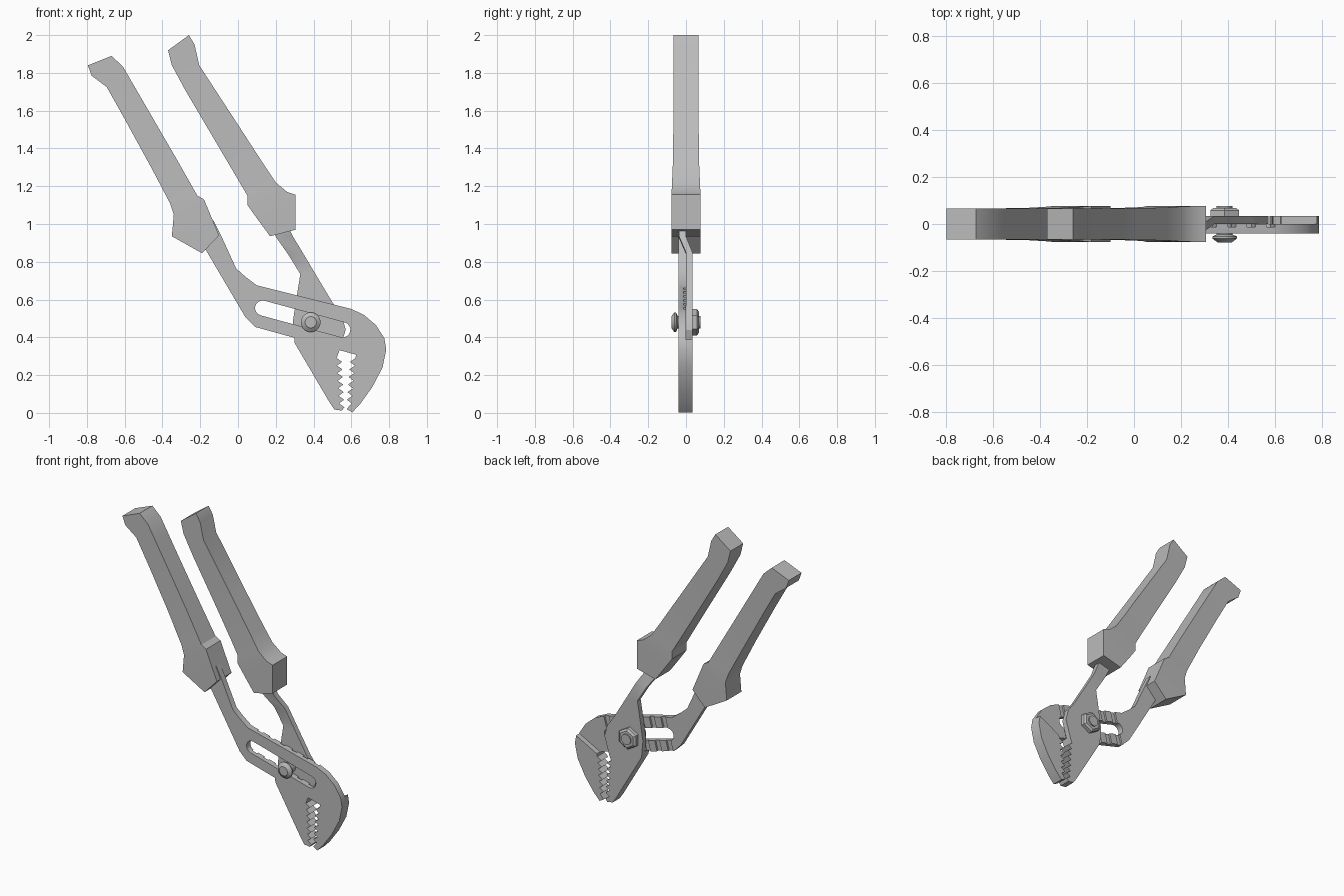
import bpy, bmesh, math
from mathutils import Vector

if "Cube" in bpy.data.objects:
    bpy.data.objects.remove(bpy.data.objects["Cube"])

steel = bpy.data.materials.new("plain_grey")
steel.use_nodes = True
steel.diffuse_color = (0.5, 0.5, 0.5, 1)
steel.node_tree.nodes["Principled BSDF"].inputs["Base Color"].default_value = (0.5, 0.5, 0.5, 1)


def finish(name, bm):
    bmesh.ops.recalc_face_normals(bm, faces=bm.faces)
    mesh = bpy.data.meshes.new(name)
    bm.to_mesh(mesh)
    bm.free()
    mesh.materials.append(steel)
    ob = bpy.data.objects.new(name, mesh)
    bpy.context.collection.objects.link(ob)
    return ob


def prism(name, outline, y0, y1):
    """Flat plate: an (x, z) outline pushed from y0 to y1."""
    bm = bmesh.new()
    face = bm.faces.new([bm.verts.new((x, y0, z)) for x, z in outline])
    ext = bmesh.ops.extrude_face_region(bm, geom=[face])
    moved = [v for v in ext["geom"] if isinstance(v, bmesh.types.BMVert)]
    bmesh.ops.translate(bm, verts=moved, vec=(0, y1 - y0, 0))
    return finish(name, bm)


def loft(name, sections):
    """Four-sided bar through (left x, z, right x, z, y0, y1) sections."""
    bm = bmesh.new()
    rings = []
    for lx, lz, rx, rz, y0, y1 in sections:
        corners = [(lx, y0, lz), (rx, y0, rz), (rx, y1, rz), (lx, y1, lz)]
        rings.append([bm.verts.new(c) for c in corners])
    for a, b in zip(rings, rings[1:]):
        for i in range(4):
            j = (i + 1) % 4
            bm.faces.new((a[i], a[j], b[j], b[i]))
    bm.faces.new(rings[0])
    bm.faces.new(rings[-1])
    return finish(name, bm)


def lathe(name, profile, sides):
    """Turned part around the pivot, profile given as (radius, y)."""
    bm = bmesh.new()
    rings = []
    for r, y in profile:
        angles = [math.tau * i / sides + math.pi / 2 for i in range(sides)]
        rings.append([bm.verts.new((PIVOT[0] + r * math.cos(a), y,
                                    PIVOT[1] + r * math.sin(a))) for a in angles])
    for a, b in zip(rings, rings[1:]):
        for i in range(sides):
            j = (i + 1) % sides
            bm.faces.new((a[i], a[j], b[j], b[i]))
    bm.faces.new(rings[0])
    bm.faces.new(rings[-1])
    return finish(name, bm)


def cut(ob, outline, y0, y1):
    cutter = prism("cutter", outline, y0, y1)
    cutter.hide_render = True
    mod = ob.modifiers.new("cut", "BOOLEAN")
    mod.operation = "DIFFERENCE"
    mod.solver = "EXACT"
    mod.object = cutter
    bpy.context.view_layer.objects.active = ob
    bpy.ops.object.modifier_apply(modifier=mod.name)
    bpy.data.objects.remove(cutter)


def teeth(start, end, depth, count=6):
    pts = []
    a, b = Vector(start), Vector(end)
    for i in range(count):
        pts.append(tuple(a.lerp(b, i / count)))
        pts.append(tuple(a.lerp(b, (i + 0.5) / count) + Vector((depth, 0))))
    return pts + [tuple(b)]


PIVOT = (0.385, 0.48)
FRONT, BACK = -0.04, 0.034

# Slotted arm with its hooked jaw
slotted_arm = prism("slotted_arm", [
    (-0.21, 0.93), (-0.13, 1.02), (-0.09, 0.94), (-0.01, 0.765), (0.04, 0.72), (0.10, 0.675),
    (0.60, 0.55), (0.665, 0.52), (0.73, 0.465), (0.775, 0.395), (0.785, 0.335),
    (0.765, 0.24), (0.71, 0.135), (0.645, 0.045), (0.605, 0.003), (0.575, 0.02),
    *teeth((0.602, 0.05), (0.622, 0.29), -0.028),
    (0.625, 0.308), (0.09, 0.455), (0.04, 0.505)], FRONT, BACK)

# Only the jaw keeps full thickness
cut(slotted_arm, [(1, 0.507), (0.625, 0.308), (0.4, 0.2), (-1, 0.2), (-1, 1.5), (1, 1.5)], 0, 0.2)

# Rounded slot
p, q = Vector((0.13, 0.555)), Vector((0.555, 0.44))
u = (q - p).normalized()
v = Vector((-u.y, u.x))
slot = []
for centre, side in ((p, -1), (q, 1)):
    for i in range(9):
        a = math.pi * (i / 8 - 0.5)
        slot.append(centre + 0.04 * side * (u * math.cos(a) + v * math.sin(a)))
cut(slotted_arm, slot, -0.2, 0.2)

# Adjustment grooves across the back of the slot
for i in range(6):
    c = p + u * (0.01 + 0.085 * i)
    cut(slotted_arm, [c + u * du + v * dv for du, dv in
                      ((-0.018, -0.13), (0.018, -0.13), (0.018, 0.13), (-0.018, 0.13))],
        -0.012, 0.1)

# Pivoting jaw, stepped to pass behind the slotted arm
pivot_jaw = prism("pivot_jaw", [
    (0.33, 0.735), (0.41, 0.735), (0.50, 0.585), (0.55, 0.515), (0.57, 0.44), (0.535, 0.325),
    *teeth((0.522, 0.29), (0.535, 0.05), 0.028),
    (0.563, 0.03), (0.55, 0.012), (0.51, 0.018), (0.485, 0.055),
    (0.30, 0.37), (0.29, 0.48), (0.31, 0.61)], FRONT, BACK)
cut(pivot_jaw, [(-1, 0.749), (1, 0.209), (1, 1.2), (-1, 1.2)], -0.2, 0)

# Bent neck joining the jaw to its grip
pivot_neck = loft("pivot_neck", [
    (0.16, 1.00, 0.25, 1.02, -0.037, 0),
    (0.205, 0.925, 0.29, 0.935, -0.037, 0),
    (0.265, 0.84, 0.342, 0.85, 0, BACK),
    (0.33, 0.735, 0.41, 0.735, 0, BACK)])


def grip(name, sections):
    return loft(name, [(lx, lz, rx, rz, -h, h) for lx, lz, rx, rz, h in sections])


# Flared grips with thicker collars
right_grip = grip("right_grip", [
    (-0.795, 1.84, -0.67, 1.89, 0.066),
    (-0.775, 1.785, -0.61, 1.835, 0.066),
    (-0.695, 1.725, -0.555, 1.74, 0.066),
    (-0.605, 1.565, -0.465, 1.585, 0.066),
    (-0.46, 1.30, -0.32, 1.335, 0.068),
    (-0.36, 1.11, -0.215, 1.15, 0.074),
    (-0.34, 1.05, -0.18, 1.13, 0.076),
    (-0.35, 0.935, -0.13, 1.01, 0.076),
    (-0.19, 0.845, -0.10, 0.94, 0.076)])
left_grip = grip("left_grip", [
    (-0.37, 1.92, -0.26, 2.0, 0.066),
    (-0.35, 1.84, -0.23, 1.95, 0.066),
    (-0.28, 1.71, -0.205, 1.84, 0.066),
    (-0.115, 1.43, 0.01, 1.51, 0.067),
    (0.0, 1.235, 0.14, 1.31, 0.07),
    (0.05, 1.15, 0.20, 1.22, 0.074),
    (0.05, 1.10, 0.26, 1.17, 0.076),
    (0.10, 1.03, 0.305, 1.155, 0.076),
    (0.17, 0.935, 0.305, 0.97, 0.076)])

# Pivot bolt and hex nut
bolt = lathe("bolt", [(0.034, 0.076), (0.034, -0.045), (0.052, -0.053), (0.052, -0.062),
                      (0.03, -0.078)], 24)
nut = lathe("nut", [(0.07, BACK), (0.07, 0.058), (0.056, 0.068)], 6)

# Smooth only the gentle curves
bpy.ops.object.select_all(action="DESELECT")
for ob in (slotted_arm, pivot_jaw, pivot_neck, right_grip, left_grip, bolt, nut):
    ob.select_set(True)
bpy.context.view_layer.objects.active = slotted_arm
bpy.ops.object.shade_smooth_by_angle(angle=math.radians(30))
